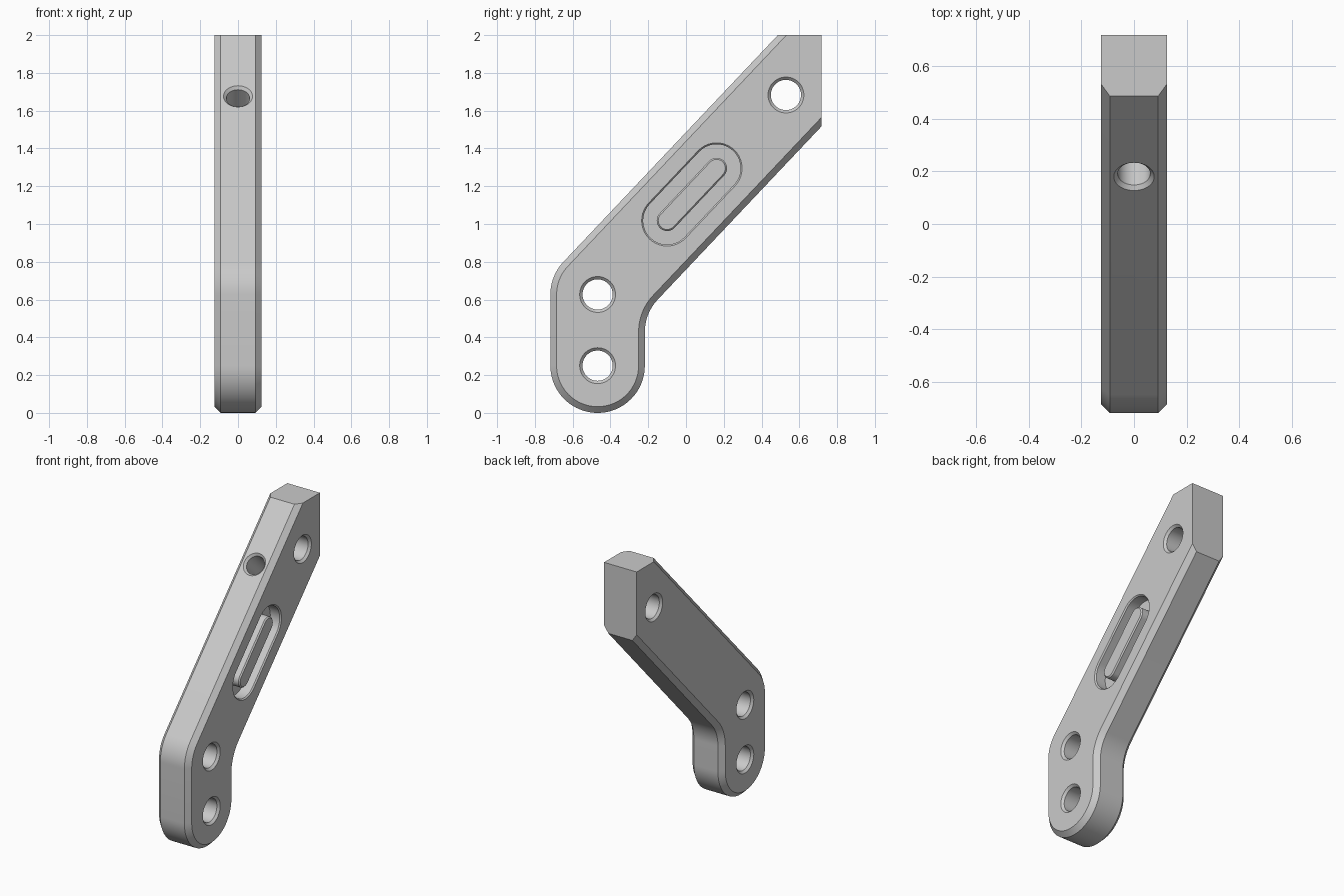
import bpy, bmesh, math
from mathutils import Vector

if "Cube" in bpy.data.objects:
    bpy.data.objects.remove(bpy.data.objects["Cube"], do_unlink=True)

HALF = 0.125                       # half thickness
BEVEL = 0.033
RAD = 0.25                         # half width of the arm
BACK, TOP = 0.718, 2.0             # planes that trim the upper end
LOW, ELBOW = Vector((-0.468, 0.25)), Vector((-0.468, 0.627))
TILT = math.radians(46.6)          # slope of the arm
ALONG = Vector((math.cos(TILT), math.sin(TILT)))
DOWN = Vector((ALONG.y, -ALONG.x))  # across the arm, towards its underside

steel = bpy.data.materials.new("plain grey")
steel.use_nodes = True
GREY = (0.59, 0.59, 0.59, 1)
steel.diffuse_color = GREY
steel.node_tree.nodes["Principled BSDF"].inputs["Base Color"].default_value = GREY


def arc(centre, r, start, end, steps):
    angles = [start + (end - start) * i / steps for i in range(steps + 1)]
    return [centre + r * Vector((math.cos(a), math.sin(a))) for a in angles]


def loft(name, rings):
    """Solid through closed rings of equal point count, capped at both ends."""
    bm = bmesh.new()
    loops = [[bm.verts.new(p) for p in ring] for ring in rings]
    n = len(loops[0])
    for a, b in zip(loops, loops[1:]):
        for i in range(n):
            j = (i + 1) % n
            bm.faces.new((a[i], a[j], b[j], b[i]))
    bm.faces.new(loops[0][::-1])
    bm.faces.new(loops[-1])
    bmesh.ops.recalc_face_normals(bm, faces=bm.faces)
    mesh = bpy.data.meshes.new(name)
    bm.to_mesh(mesh)
    bm.free()
    mesh.materials.append(steel)
    obj = bpy.data.objects.new(name, mesh)
    bpy.context.collection.objects.link(obj)
    return obj


def at_x(points, x):
    return [(x, p.x, p.y) for p in points]


def outline(inset):
    """Side outline of the bent arm, inset everywhere but at the trimmed end."""
    r, fillet = RAD - inset, RAD + inset
    pts = arc(LOW, r, 0, -math.pi, 40)
    pts += arc(ELBOW, r, math.pi, math.pi / 2 + TILT, 14)
    pts.append(pts[-1] + ALONG * ((TOP - pts[-1].y) / ALONG.y))
    pts.append(Vector((BACK, TOP)))
    # Inner fillet is tangent to the neck and to the underside of the arm
    run = RAD * math.tan((math.pi / 2 - TILT) / 2)
    centre = Vector((LOW.x + 2 * RAD, ELBOW.y - 2 * run))
    inner = arc(centre, fillet, math.pi / 2 + TILT, math.pi, 14)
    pts.append(inner[0] + ALONG * ((BACK - inner[0].x) / ALONG.x))
    return pts + inner


def slot(r):
    a, b = Vector((-0.10, 1.018)), Vector((0.162, 1.295))
    side = math.pi / 2 + TILT
    return (arc(a, r, side, side + math.pi, 20)
            + arc(b, r, side - math.pi, side, 20))


def cut(target, cutter):
    mod = target.modifiers.new("cut", 'BOOLEAN')
    mod.operation, mod.solver, mod.object = 'DIFFERENCE', 'EXACT', cutter
    bpy.context.view_layer.objects.active = target
    bpy.ops.object.modifier_apply(modifier=mod.name)
    bpy.data.objects.remove(cutter, do_unlink=True)


# Bent arm with chamfered long edges
full, small = outline(0), outline(BEVEL)
arm = loft("bent_arm", [at_x(small, -HALF), at_x(full, BEVEL - HALF),
                        at_x(full, HALF - BEVEL), at_x(small, HALF)])

# Three cross holes, countersunk on both sides
BORE, SINK = 0.08, 0.015
for c in (LOW, ELBOW, Vector((0.529, 1.683))):
    stations = [(-HALF - 0.01, BORE + SINK + 0.01), (SINK - HALF, BORE),
                (HALF - SINK, BORE), (HALF + 0.01, BORE + SINK + 0.01)]
    cut(arm, loft("hole_cutter", [at_x(arc(c, r, 0, math.tau, 48)[:-1], x)
                                  for x, r in stations]))

# Blind hole square to the sloping upper face
mouth = ELBOW - DOWN * RAD
mouth = mouth + ALONG * ((0.18 - mouth.x) / ALONG.x)
rings = []
for depth, r in ((-0.01, 0.087), (0.015, 0.062), (0.3, 0.062)):
    c = mouth + DOWN * depth
    rings.append([(p.x, c.x + ALONG.x * p.y, c.y + ALONG.y * p.y)
                  for p in arc(Vector((0, 0)), r, 0, math.tau, 48)[:-1]])
cut(arm, loft("blind_hole_cutter", rings))

# Slot-shaped pocket with a raised island
FLOOR = HALF - 0.08
cut(arm, loft("pocket_cutter", [at_x(slot(0.127), FLOOR),
                                at_x(slot(0.127), HALF - 0.008),
                                at_x(slot(0.145), HALF + 0.01)]))
island = loft("pocket_island", [at_x(slot(0.055), FLOOR - 0.01),
                                at_x(slot(0.055), HALF - 0.013),
                                at_x(slot(0.047), HALF - 0.005)])

# Smooth the rounds, keep the edges crisp
bpy.ops.object.select_all(action='DESELECT')
for obj in (arm, island):
    obj.select_set(True)
bpy.context.view_layer.objects.active = arm
bpy.ops.object.shade_smooth_by_angle(angle=math.radians(25))
